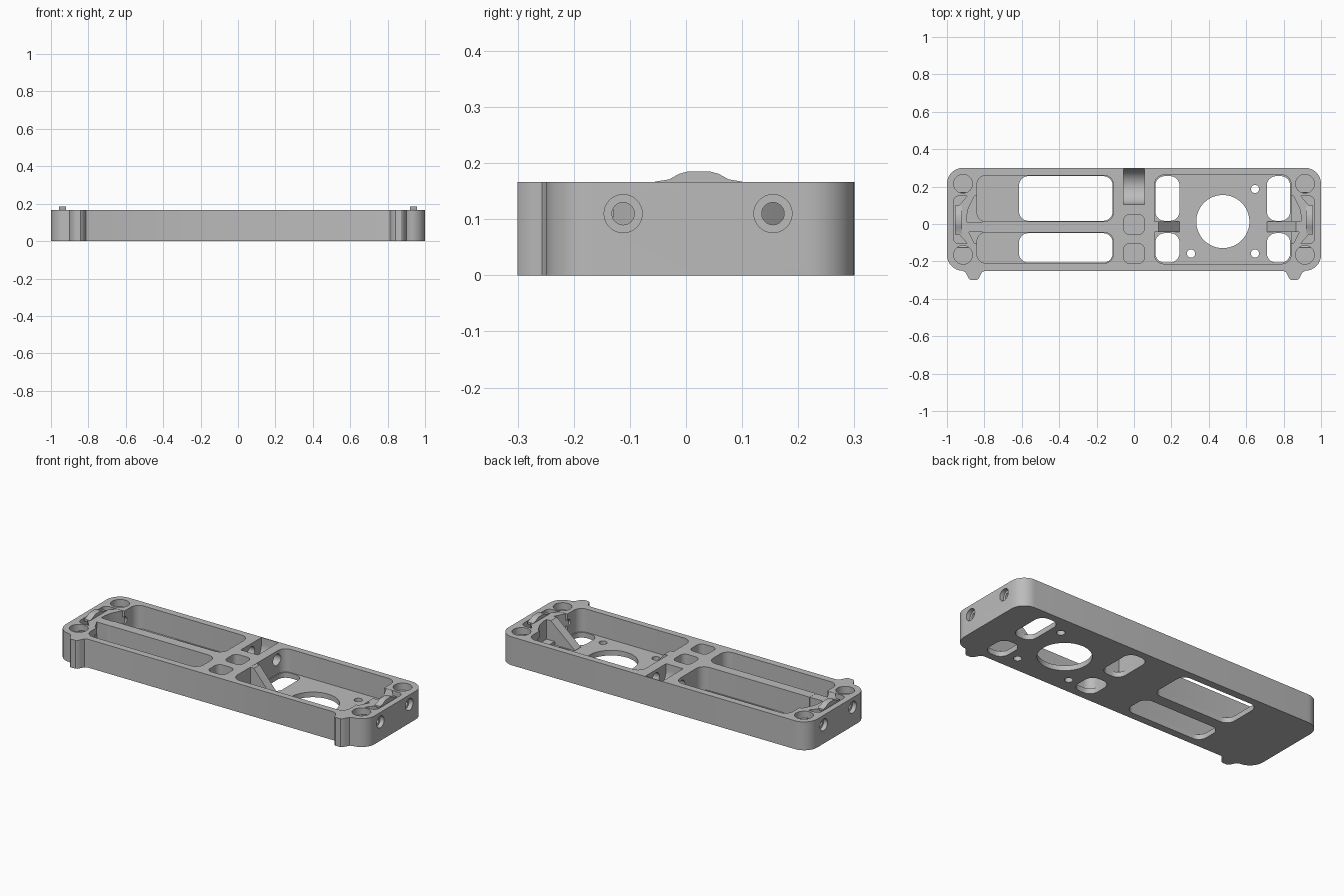
import bpy, bmesh, math

if "Cube" in bpy.data.objects:
    bpy.data.objects.remove(bpy.data.objects["Cube"], do_unlink=True)

grey = bpy.data.materials.new("plain_grey")
grey.use_nodes = True
colour = (0.5, 0.5, 0.5, 1)
grey.diffuse_color = colour
grey.node_tree.nodes["Principled BSDF"].inputs["Base Color"].default_value = colour

TOP, FLOOR = 0.166, 0.03
RIB = (-0.042, 0.013)


def prism(name, pts, lo, hi, axis="z"):
    """Extrude a flat outline between lo and hi along an axis."""
    place = {"z": lambda a, b, t: (a, b, t),
             "x": lambda a, b, t: (t, a, b),
             "y": lambda a, b, t: (a, t, b)}[axis]
    bm = bmesh.new()
    low = [bm.verts.new(place(a, b, lo)) for a, b in pts]
    high = [bm.verts.new(place(a, b, hi)) for a, b in pts]
    bm.faces.new(low)
    bm.faces.new(high)
    n = len(pts)
    for i in range(n):
        j = (i + 1) % n
        bm.faces.new((low[i], low[j], high[j], high[i]))
    bmesh.ops.recalc_face_normals(bm, faces=bm.faces)
    mesh = bpy.data.meshes.new(name)
    bm.to_mesh(mesh)
    bm.free()
    mesh.materials.append(grey)
    ob = bpy.data.objects.new(name, mesh)
    bpy.context.collection.objects.link(ob)
    return ob


def rounded(x0, x1, y0, y1, r, steps=8):
    pts = []
    corners = [(x1 - r, y1 - r), (x0 + r, y1 - r), (x0 + r, y0 + r), (x1 - r, y0 + r)]
    for k, (cx, cy) in enumerate(corners):
        for i in range(steps + 1):
            a = math.pi / 2 * (k + i / steps)
            pts.append((cx + r * math.cos(a), cy + r * math.sin(a)))
    return pts


def circle(cx, cy, r, n=32):
    return [(cx + r * math.cos(math.tau * i / n), cy + r * math.sin(math.tau * i / n))
            for i in range(n)]


def mirror(pts, s):
    return [(s * x, y) for x, y in pts]


def combine(body, tool, operation="DIFFERENCE"):
    mod = body.modifiers.new("shape", "BOOLEAN")
    mod.operation, mod.solver, mod.object = operation, "EXACT", tool
    bpy.context.view_layer.objects.active = body
    bpy.ops.object.modifier_apply(modifier=mod.name)
    bpy.data.objects.remove(tool, do_unlink=True)


# Outer block with two bumps on the front
frame = prism("frame", rounded(-1, 1, -0.25, 0.3, 0.085), 0, TOP)
bump = [(0.79, -0.24), (0.795, -0.25), (0.812, -0.257), (0.822, -0.275), (0.83, -0.292),
        (0.842, -0.3), (0.872, -0.3), (0.884, -0.292), (0.892, -0.275), (0.902, -0.257),
        (0.92, -0.248), (0.92, -0.24)]
for s in (-1, 1):
    combine(frame, prism("bump", mirror(bump, s), 0, TOP), "UNION")


def cut(pts, lo, hi=0.3, axis="z"):
    combine(frame, prism("cutter", pts, lo, hi, axis))


# Two long trays on one side, one wide bay on the other
cut(rounded(-0.84, -0.11, 0.013, 0.26, 0.05), FLOOR)
cut(rounded(-0.84, -0.11, -0.21, -0.045, 0.05), FLOOR)
cut(rounded(0.11, 0.84, -0.213, 0.262, 0.05), FLOOR)

# Windows through the floor
for x0, x1 in ((-0.615, -0.114), (0.114, 0.243), (0.71, 0.835)):
    cut(rounded(x0, x1, 0.017, 0.256, 0.05), -0.1, 0.1)
    cut(rounded(x0, x1, -0.206, -0.049, 0.05), -0.1, 0.1)

# Large round opening and its fixing holes
cut(circle(0.475, 0.013, 0.142, 64), -0.1, 0.1)
for x, y in ((0.647, 0.187), (0.305, -0.158), (0.647, -0.158)):
    cut(circle(x, y, 0.022, 24), -0.1, 0.1)

# Central column: two blind pockets, a cradle and a cross hole
cut(rounded(-0.055, 0.055, -0.055, 0.05, 0.03), FLOOR)
cut(rounded(-0.055, 0.055, -0.21, -0.105, 0.03), FLOOR)
cradle = [(0.2 + 0.095 * math.cos(a), 0.13 + 0.095 * math.sin(a))
          for a in (math.pi * (1 + i / 20) for i in range(21))]
cut(cradle + [(0.295, 0.3), (0.105, 0.3)], -0.055, 0.055, "x")
cut(circle(0.2, 0.115, 0.033), -0.15, 0.15, "x")

# Ends: clip recess, round corner pockets and counterbored screw holes
for s in (-1, 1):
    def span(a, b):
        return sorted((s * a, s * b))
    x0, x1 = span(0.81, 0.965)
    cut(rounded(x0, x1, -0.105, 0.15, 0.03), 0.05)
    for y in (-0.165, 0.215):
        cut(circle(s * 0.914, y, 0.05), 0.125)
    for y in (-0.112, 0.155):
        cut(circle(y, 0.11, 0.034), *span(0.975, 1.1), "x")
        cut(circle(y, 0.11, 0.02, 24), *span(0.8, 1.05), "x")

# Curved spring clips with a raised catch
outer = [(0.865, 0.175), (0.90, 0.14), (0.935, 0.10), (0.955, 0.05), (0.955, -0.005),
         (0.935, -0.055), (0.90, -0.095), (0.865, -0.13)]
inner = [(0.845, -0.12), (0.865, -0.08), (0.885, -0.04), (0.893, 0.0),
         (0.893, 0.045), (0.885, 0.085), (0.865, 0.125), (0.845, 0.165)]
catch = [(-0.055, 0.155), (-0.055, 0.167), (-0.03, 0.171), (-0.012, 0.181), (0.003, 0.185),
         (0.043, 0.185), (0.058, 0.181), (0.076, 0.171), (0.1, 0.167), (0.1, 0.155)]
parts = [frame]
for s, side in ((1, "left"), (-1, "right")):
    parts.append(prism(side + "_clip", mirror(outer + inner, s), 0.045, TOP - 0.001))
    x0, x1 = sorted((s * 0.92, s * 0.957))
    parts.append(prism(side + "_catch", catch, x0, x1, "x"))

# Divider end and sloped gussets
parts.append(prism("divider_end", [(-0.9, 0.04), (-0.8, 0.04), (-0.8, TOP - 0.001),
                                   (-0.9, TOP - 0.001)], -0.044, 0.012, "y"))
parts.append(prism("column_gusset", [(0.1, 0.02), (0.243, 0.02), (0.243, 0.032),
                                     (0.132, 0.165), (0.1, 0.165)], *RIB, "y"))
parts.append(prism("end_gusset", [(0.9, 0.02), (0.71, 0.02), (0.71, 0.032),
                                  (0.865, 0.165), (0.9, 0.165)], *RIB, "y"))

# Smooth curves, sharp edges
bpy.ops.object.select_all(action="DESELECT")
for ob in parts:
    ob.select_set(True)
bpy.context.view_layer.objects.active = frame
bpy.ops.object.shade_smooth_by_angle(angle=math.radians(32))
